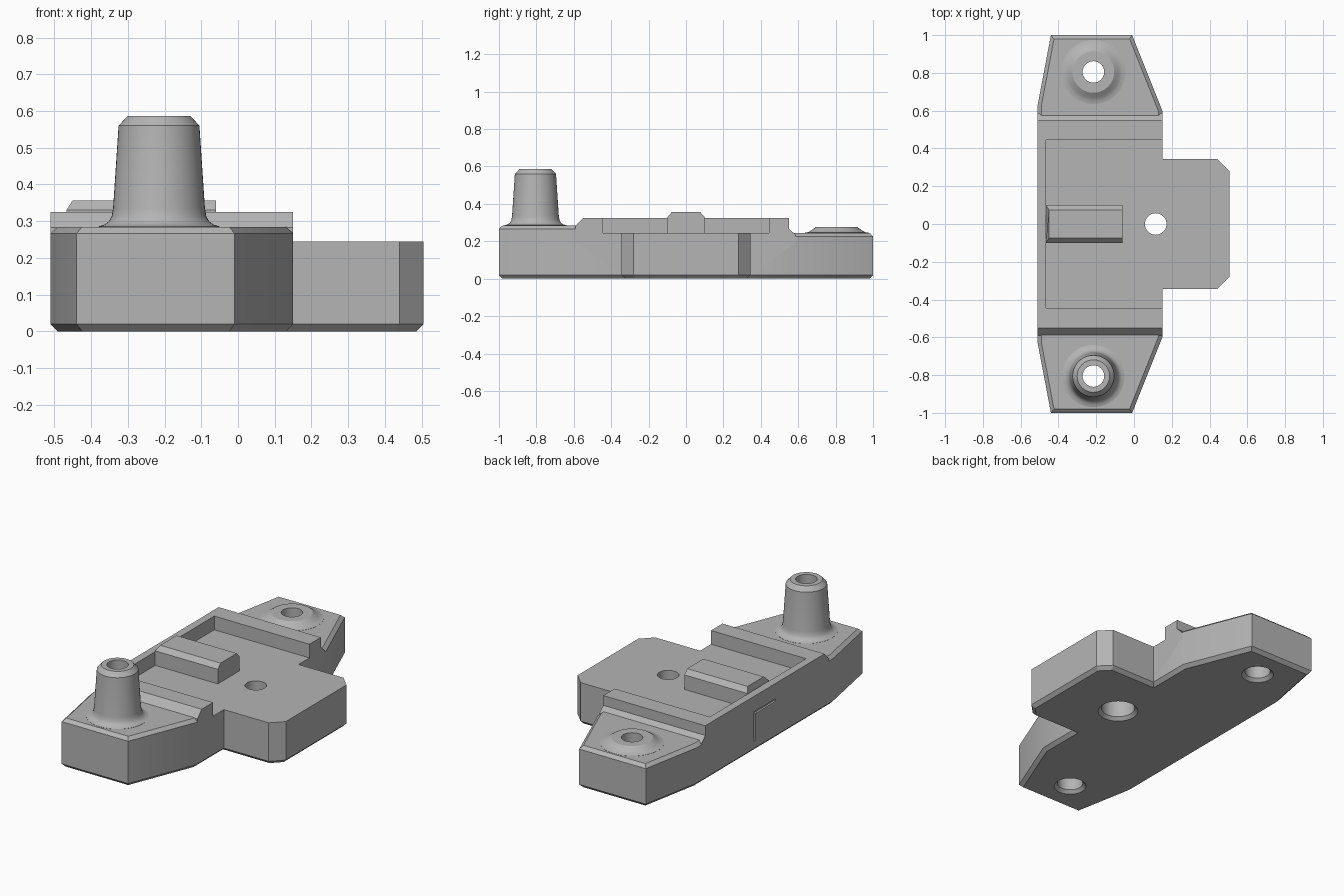
import bpy, bmesh, math
from mathutils import Vector

cube = bpy.data.objects.get("Cube")
if cube:
    bpy.data.objects.remove(cube, do_unlink=True)

grey = bpy.data.materials.new("plain grey")
grey.use_nodes = True
grey.diffuse_color = (0.46, 0.46, 0.46, 1)
grey.node_tree.nodes["Principled BSDF"].inputs["Base Color"].default_value = grey.diffuse_color


def make(name, rings):
    """Skin a stack of equal-length rings and cap both ends."""
    bm = bmesh.new()
    loops = [[bm.verts.new(p) for p in ring] for ring in rings]
    n = len(loops[0])
    for a, b in zip(loops, loops[1:]):
        for i in range(n):
            j = (i + 1) % n
            bm.faces.new((a[i], a[j], b[j], b[i]))
    bm.faces.new(loops[0][::-1])
    bm.faces.new(loops[-1])
    bmesh.ops.recalc_face_normals(bm, faces=bm.faces)
    mesh = bpy.data.meshes.new(name)
    bm.to_mesh(mesh)
    bm.free()
    mesh.materials.append(grey)
    ob = bpy.data.objects.new(name, mesh)
    bpy.context.collection.objects.link(ob)
    return ob


def inset(outline, d):
    """Mitred inward offset of a counter-clockwise outline."""
    pts = [Vector(p) for p in outline]
    out = []
    for i, p in enumerate(pts):
        a = (p - pts[i - 1]).normalized()
        b = (pts[(i + 1) % len(pts)] - p).normalized()
        na, nb = Vector((-a.y, a.x)), Vector((-b.y, b.x))
        out.append(p + (na + nb) * d / (1 + na.dot(nb)))
    return out


def prism(name, outline, levels):
    return make(name, [[(p.x, p.y, z) for p in inset(outline, d)] for z, d in levels])


def bar(name, profile, x0, x1, end0=None):
    """Extrude a (y, z) profile along x."""
    return make(name, [[(x, y, z) for y, z in profile] for x in (x0, x1)])


def lathe(name, profile, x, y, n=48):
    return make(name, [[(x + r * math.cos(math.tau * i / n), y + r * math.sin(math.tau * i / n), z)
                        for i in range(n)] for r, z in profile])


def combine(target, tool, operation):
    mod = target.modifiers.new(tool.name, "BOOLEAN")
    mod.object, mod.operation, mod.solver = tool, operation, "EXACT"
    bpy.context.view_layer.objects.active = target
    bpy.ops.object.modifier_apply(modifier=mod.name)
    bpy.data.objects.remove(tool, do_unlink=True)


L, R = -0.51, 0.15          # body sides
POST_X, POST_Y = -0.215, 0.805

# Base slab with side tab and chamfered underside
base_outline = [(L, -0.63), (-0.44, -1), (-0.01, -1), (R, -0.6), (R, -0.345), (0.44, -0.345),
                (0.505, -0.28), (0.505, 0.28), (0.44, 0.345), (R, 0.345), (R, 0.6),
                (-0.01, 1), (-0.44, 1), (L, 0.63)]
body = prism("mount_body", base_outline, [(0, 0.02), (0.02, 0), (0.2, 0)])

# Raised deck in the middle
deck_outline = [(L, -0.5), (R, -0.5)] + base_outline[4:10] + [(R, 0.5), (L, 0.5)]
parts = [prism("deck", deck_outline, [(0.2, 0), (0.245, 0)])]

# Tapered lugs with chamfered rims; the front one is higher
for name, side, top in (("front_lug", -1, 0.285), ("back_lug", 1, 0.245)):
    lug = [(L, side * 0.5), (L, side * 0.63), (-0.44, side), (-0.01, side), (R, side * 0.6), (R, side * 0.5)]
    if side > 0:
        lug.reverse()
    parts.append(prism(name, lug, [(0.2, 0), (top - 0.018, 0), (top, 0.02)]))

# Cross ridges and long wall around the pocket
parts += [
    bar("front_ridge", [(-0.445, 0.2), (-0.445, 0.325), (-0.55, 0.325), (-0.59, 0.283), (-0.59, 0.2)], L, R),
    bar("back_ridge", [(0.445, 0.2), (0.445, 0.325), (0.55, 0.325), (0.55, 0.268), (0.585, 0.235), (0.585, 0.2)], L, R),
    bar("long_wall", [(-0.47, 0.2), (0.47, 0.2), (0.47, 0.325), (-0.47, 0.325)], L, -0.465),
]

# Centre rib with chamfered top
rib = bar("centre_rib", [(-0.1, 0.22), (0.1, 0.22), (0.1, 0.33), (0.075, 0.357), (-0.075, 0.357), (-0.1, 0.33)], -0.475, -0.06)
for v in rib.data.vertices:
    if v.co.x < -0.4:
        v.co.x = -0.45 if v.co.z > 0.35 else -0.467
parts.append(rib)

# Tall front post and low back boss with flared feet
parts += [
    lathe("front_post", [(0.165, 0.22), (0.165, 0.286), (0.15, 0.29), (0.137, 0.299), (0.129, 0.312),
                         (0.125, 0.335), (0.11, 0.56), (0.086, 0.586)], POST_X, -POST_Y),
    lathe("back_boss", [(0.17, 0.22), (0.17, 0.246), (0.152, 0.249), (0.137, 0.257), (0.122, 0.268),
                        (0.11, 0.276)], POST_X, POST_Y),
]
for part in parts:
    combine(body, part, "UNION")

# Stepped screw holes
for x, y, wide in ((POST_X, -POST_Y, 0.07), (POST_X, POST_Y, 0.07), (0.115, 0, 0.092)):
    cutter = lathe("hole_cutter", [(wide + 0.03, -0.012), (wide, 0.018), (wide, 0.12), (0.057, 0.121), (0.057, 0.8)], x, y)
    combine(body, cutter, "DIFFERENCE")

# Thin angled groove on the flat side
groove = [(0.1, 0.06), (0.1, 0.235), (-0.1, 0.235), (-0.1, 0.22), (0.085, 0.22), (0.085, 0.06)]
combine(body, bar("groove_cutter", groove, L - 0.05, L + 0.012), "DIFFERENCE")

bpy.ops.object.select_all(action="DESELECT")
body.select_set(True)
bpy.context.view_layer.objects.active = body
bpy.ops.object.shade_smooth_by_angle(angle=math.radians(28))
